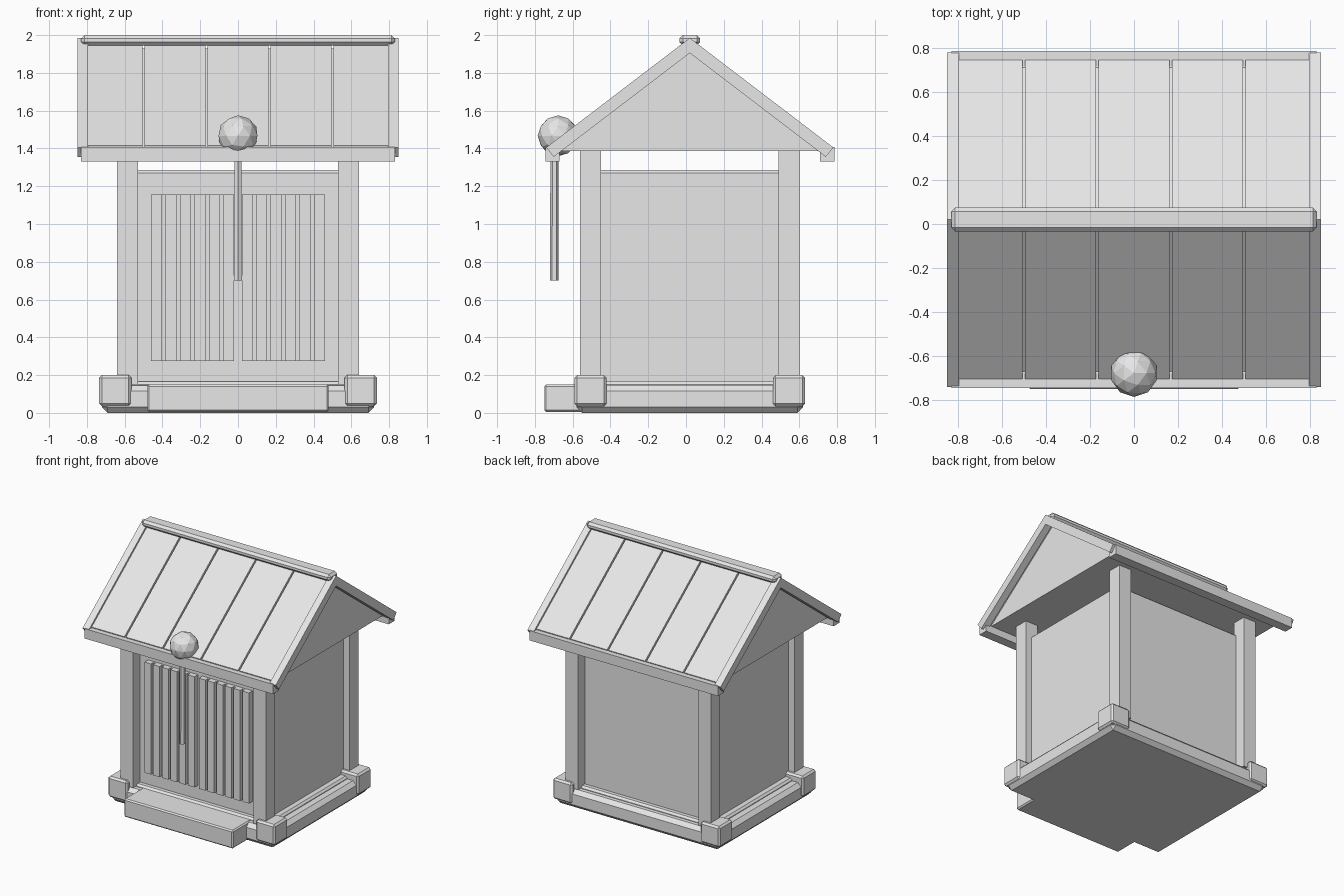
import bpy
import bmesh
import math
from mathutils import Matrix

cube = bpy.data.objects.get("Cube")
if cube:
    bpy.data.objects.remove(cube)

grey = bpy.data.materials.new("light_grey")
grey.use_nodes = True
grey.diffuse_color = (0.8, 0.8, 0.8, 1)
grey.node_tree.nodes["Principled BSDF"].inputs["Base Color"].default_value = (0.8, 0.8, 0.8, 1)

MID = 0.02       # y of the ridge and of the house centre
SLOPE = 0.763    # roof drop per unit of run


def finish(name, bm, bevel=0.0):
    bmesh.ops.recalc_face_normals(bm, faces=bm.faces)
    mesh = bpy.data.meshes.new(name)
    bm.to_mesh(mesh)
    bm.free()
    mesh.materials.append(grey)
    obj = bpy.data.objects.new(name, mesh)
    bpy.context.collection.objects.link(obj)
    if bevel:
        mod = obj.modifiers.new("chamfer", "BEVEL")
        mod.width = bevel
        mod.segments = 1
    return obj


def box(name, xs, ys, zs, bevel=0.0):
    bm = bmesh.new()
    bmesh.ops.create_cube(bm, size=1)
    for v in bm.verts:
        for axis, (low, high) in enumerate((xs, ys, zs)):
            v.co[axis] = low if v.co[axis] < 0 else high
    return finish(name, bm, bevel)


def extrude_x(name, profile, x0, x1):
    """Extrude a (y, z) outline along x."""
    bm = bmesh.new()
    face = bm.faces.new([bm.verts.new((x0, y, z)) for y, z in profile])
    moved = bmesh.ops.extrude_face_region(bm, geom=[face])["geom"]
    verts = [g for g in moved if isinstance(g, bmesh.types.BMVert)]
    bmesh.ops.translate(bm, verts=verts, vec=(x1 - x0, 0, 0))
    return finish(name, bm)


def slab(name, side, x0, x1, top, bottom, run_top, run_bottom):
    """Sloping roof piece on one side of the ridge."""
    profile = [(0, top), (run_top, top - SLOPE * run_top),
               (run_bottom, bottom - SLOPE * run_bottom), (0, bottom)]
    return extrude_x(name, [(MID + side * y, z) for y, z in profile], x0, x1)


# Base, sill, front step
box("base", (-0.72, 0.72), (-0.58, 0.62), (0, 0.145), 0.03)
box("sill", (-0.64, 0.64), (-0.52, 0.56), (0.1, 0.165), 0.015)
box("front_step", (-0.48, 0.48), (-0.75, -0.5), (0.005, 0.15), 0.01)

# Walls
box("walls", (-0.585, 0.585), (-0.475, 0.515), (0.14, 1.285), 0.015)

# Corner posts on footing blocks
for sx, side in ((-1, "right"), (1, "left")):
    for sy, end in ((-1, "front"), (1, "back")):
        box(f"{end}_{side}_post", sorted((sx * 0.53, sx * 0.64)),
            sorted((MID + sy * 0.47, MID + sy * 0.58)), (0.15, 1.42))
        box(f"{end}_{side}_footing", sorted((sx * 0.565, sx * 0.735)),
            sorted((MID + sy * 0.44, MID + sy * 0.61)), (0.035, 0.2), 0.014)

# Two slatted doors
SLAT, GAP = 0.0575, 0.019
for sx, side in ((-1, "right"), (1, "left")):
    box(f"{side}_door", sorted((sx * 0.02, sx * 0.46)), (-0.49, -0.47), (0.275, 1.155))
    for i in range(6):
        x = 0.02 + i * (SLAT + GAP)
        box(f"{side}_door_slat_{i + 1}", sorted((sx * x, sx * (x + SLAT))),
            (-0.52, -0.48), (0.275, 1.155))

# Solid roof core with gables and flat ceiling
extrude_x("roof_core", [(MID - 0.71, 1.387), (MID + 0.71, 1.387), (MID, 1.93)], -0.78, 0.78)

# Roof panels, rake boards and eave boards on each slope
for sy, end in ((-1, "front"), (1, "back")):
    edges = [-0.8, -0.5, -0.167, 0.167, 0.5, 0.8]
    for i in range(5):
        slab(f"{end}_roof_panel_{i + 1}", sy, edges[i] + 0.006, edges[i + 1] - 0.006,
             1.968, 1.92, 0.725, 0.715)
    for sx, side in ((-1, "right"), (1, "left")):
        x0, x1 = sorted((sx * 0.795, sx * 0.85))
        slab(f"{end}_{side}_rake", sy, x0, x1, 1.985, 1.905, 0.76, 0.72)
    box(f"{end}_eave_board", (-0.83, 0.83),
        sorted((MID + sy * 0.69, MID + sy * 0.765)), (1.33, 1.408))

# Ridge cap
box("ridge_cap", (-0.83, 0.83), (MID - 0.055, MID + 0.055), (1.945, 2.0), 0.018)

# Bell and hanging rope
bm = bmesh.new()
bmesh.ops.create_icosphere(bm, subdivisions=2, radius=0.108,
                           matrix=Matrix.Translation((0, -0.677, 1.467)))
finish("bell", bm)

bm = bmesh.new()
bmesh.ops.create_cone(bm, cap_ends=True, segments=6, radius1=0.023, radius2=0.021, depth=0.7,
                      matrix=Matrix.Translation((0, -0.697, 1.05)))
finish("bell_rope", bm)
